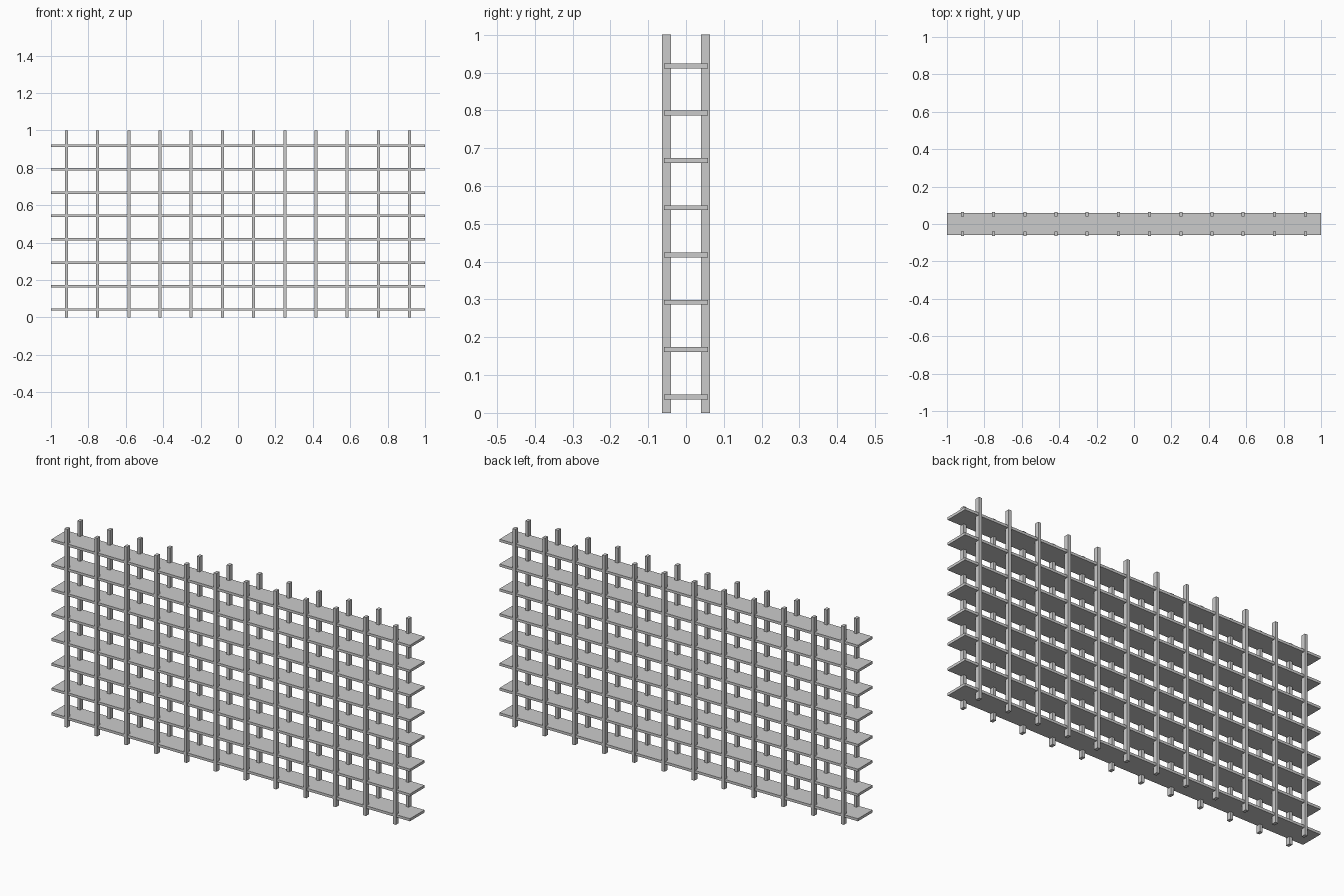
import bpy
import bmesh
from mathutils import Matrix, Vector

if "Cube" in bpy.data.objects:
    bpy.data.objects.remove(bpy.data.objects["Cube"])


def box(bm, centre, size):
    m = Matrix.Translation(Vector(centre)) @ Matrix.Diagonal((*size, 1.0))
    bmesh.ops.create_cube(bm, size=1.0, matrix=m)


def make_object(name, boxes):
    bm = bmesh.new()
    for centre, size in boxes:
        box(bm, centre, size)
    mesh = bpy.data.meshes.new(name)
    bm.to_mesh(mesh)
    bm.free()
    obj = bpy.data.objects.new(name, mesh)
    bpy.context.collection.objects.link(obj)
    return obj


ROWS, POSTS = 8, 6
POST_SIZE = (0.016, 0.023, 1.0)
SLAT_SIZE = (1.0, 0.116, 0.013)

# Two identical panels, butted together at x = 0
for side, cx in (("left", -0.5), ("right", 0.5)):
    # Horizontal flat slats
    make_object(f"{side}_slats", [
        ((cx, 0, 0.0425 + 0.125 * i), SLAT_SIZE) for i in range(ROWS)])

    # Vertical bars, one row on the front and one on the back
    for face, y in (("front", -0.0515), ("back", 0.0515)):
        make_object(f"{side}_{face}_bars", [
            ((cx + (i - (POSTS - 1) / 2) / POSTS, y, 0.5), POST_SIZE)
            for i in range(POSTS)])
